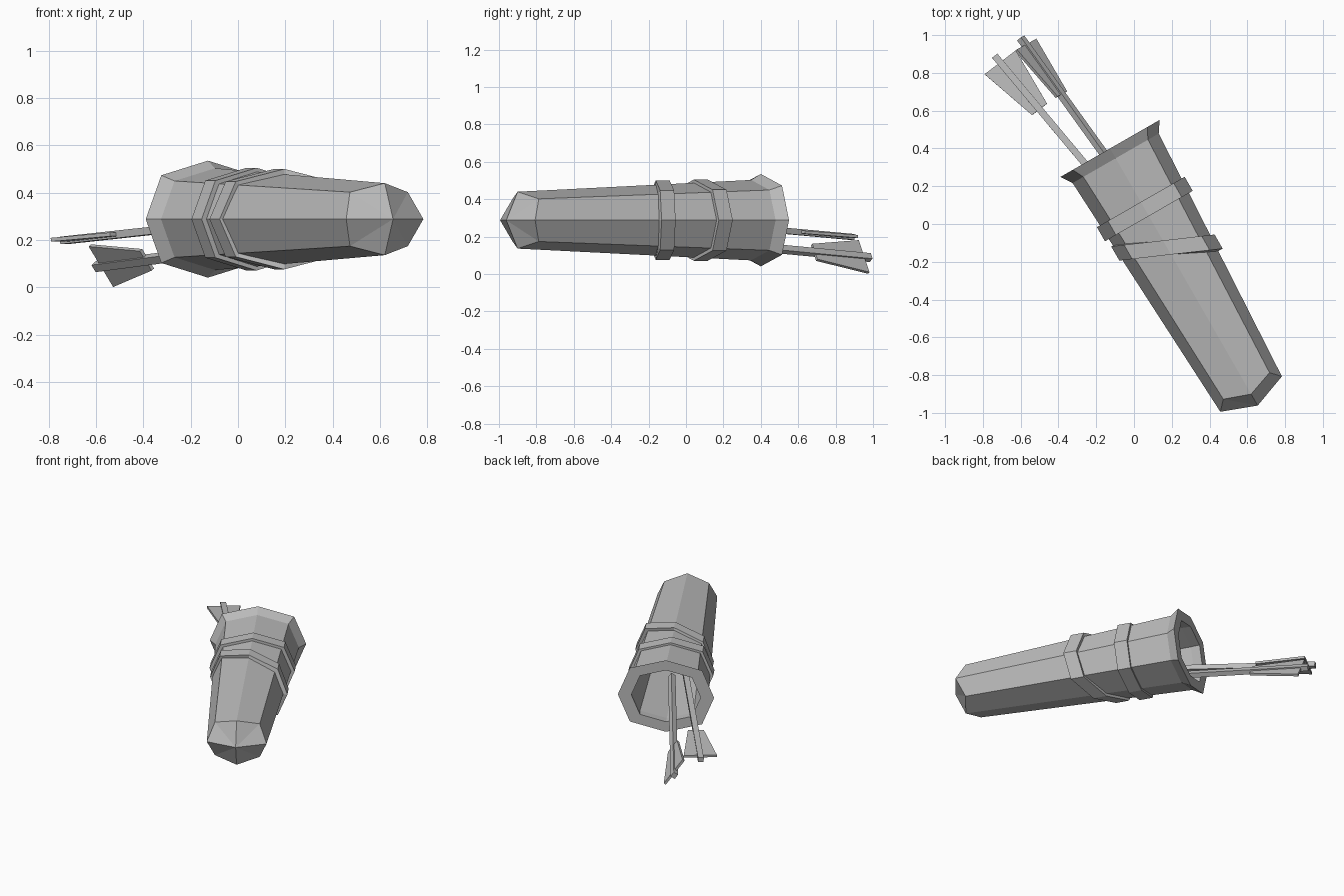
import bpy, bmesh
from mathutils import Vector

cube = bpy.data.objects.get("Cube")
if cube:
    bpy.data.objects.remove(cube)

grey = bpy.data.materials.new("plain_grey")
grey.use_nodes = True
grey.diffuse_color = (0.5, 0.5, 0.5, 1)
bsdf = grey.node_tree.nodes["Principled BSDF"]
bsdf.inputs["Base Color"].default_value = (0.5, 0.5, 0.5, 1)
bsdf.inputs["Roughness"].default_value = 0.8

# Quiver frame: mouth centre, long axis, sideways and up directions
MOUTH = Vector((-0.127, 0.40, 0.288))
AXIS = Vector((0.498, -0.867, 0))
SIDE = Vector((0.867, 0.498, 0))
UP = Vector((0, 0, 1))
OCTAGON = [(1, 0), (.75, .75), (0, 1), (-.75, .75),
           (-1, 0), (-.75, -.75), (0, -1), (.75, -.75)]


def ring(s, w, h, slope=0, corner=0):
    """Octagonal section at distance s; corner shifts the diagonal points."""
    return [MOUTH + AXIS * (s + slope * w * x + (corner if x * y else 0))
            + SIDE * w * x + UP * h * y for x, y in OCTAGON]


def loft(name, rings, closed=False, tip=None):
    """Skin the rings; join the ends, or cap them (last one with a tip point)."""
    bm = bmesh.new()
    rows = [[bm.verts.new(p) for p in r] for r in rings]
    pairs = list(zip(rows, rows[1:]))
    if closed:
        pairs.append((rows[-1], rows[0]))
    for a, b in pairs:
        for i in range(len(a)):
            j = (i + 1) % len(a)
            bm.faces.new((a[i], a[j], b[j], b[i]))
    if not closed:
        bm.faces.new(rows[0])
        last = rows[-1]
        if tip is None:
            bm.faces.new(last)
        else:
            t = bm.verts.new(tip)
            for i in range(len(last)):
                bm.faces.new((last[i], last[(i + 1) % len(last)], t))
    bmesh.ops.recalc_face_normals(bm, faces=bm.faces)
    mesh = bpy.data.meshes.new(name)
    bm.to_mesh(mesh)
    bm.free()
    mesh.materials.append(grey)
    obj = bpy.data.objects.new(name, mesh)
    bpy.context.collection.objects.link(obj)
    return obj


# Hollow tapering case: cavity floor, cavity mouth, flared rim, neck, foot, tip
loft("quiver_case", [
    ring(1.30, .165, .13),
    ring(0.06, .225, .180),
    ring(0.0, .218, .178),
    ring(0.0, .303, .247),
    ring(0.06, .263, .215),
    ring(1.50, .188, .152, corner=-.05),
], tip=MOUTH + AXIS * 1.57)


def band(name, s, w, h, slope):
    half = .043
    loft(name, [ring(s + ds, w * k, h * k, slope / k) for ds, k in
                ((-half, .88), (-half, 1), (half, 1), (half, .88))], closed=True)


# Straps around the case
band("upper_strap", .37, .268, .217, 0)
band("lower_strap", .605, .253, .212, .43)


def bar(name, start, end, across, size_start, size_end, thick):
    """Four-sided bar or plate, with its own half width at each end."""
    across = across.normalized()
    flat = (end - start).cross(across).normalized()
    loft(name, [[p + across * x * w + flat * y * thick
                 for x, y in ((1, 1), (-1, 1), (-1, -1), (1, -1))]
                for p, w in ((start, size_start), (end, size_end))])


def arrow(name, tail, entry, across):
    tail, entry, across = Vector(tail), Vector(entry), Vector(across)
    run = entry - tail
    step = run.normalized()
    bar(name + "_shaft", tail, tail + run * 1.7, across, .018, .018, .016)
    bar(name + "_fletching", tail + step * .045, tail + step * .37,
        across, .104, .05, .008)


arrow("left_arrow", (-.737, .89, .198), (-.26, .32, .25), (.17, .13, 0))
arrow("right_arrow", (-.60, .985, .088), (-.165, .38, .145), (.10, .055, -.165))
